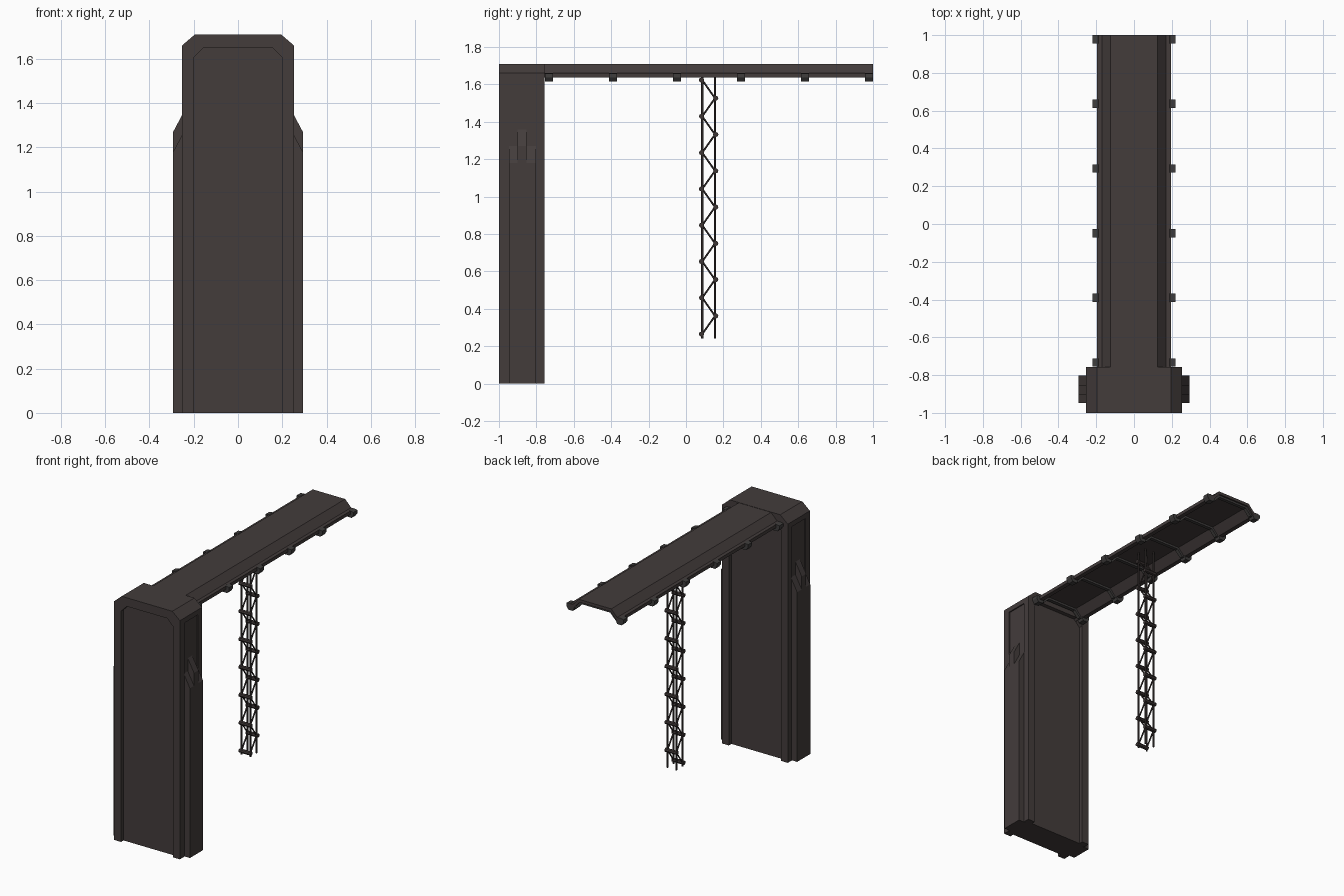
import bpy, bmesh
from mathutils import Vector

if "Cube" in bpy.data.objects:
    bpy.data.objects.remove(bpy.data.objects["Cube"])


def material(name, rgb):
    m = bpy.data.materials.new(name)
    m.diffuse_color = (*rgb, 1)
    m.use_nodes = True
    m.node_tree.nodes["Principled BSDF"].inputs["Base Color"].default_value = m.diffuse_color
    return m


BODY = material("dark brown grey", (0.056, 0.045, 0.044))
GREY = material("dark grey", (0.050, 0.047, 0.046))
LATTICE = material("dark lattice brown", (0.045, 0.035, 0.034))


def finish(bm, name, mat):
    bmesh.ops.recalc_face_normals(bm, faces=bm.faces)
    me = bpy.data.meshes.new(name)
    bm.to_mesh(me)
    bm.free()
    me.materials.append(mat)
    ob = bpy.data.objects.new(name, me)
    bpy.context.collection.objects.link(ob)
    return ob


def prism(bm, pts, y0, y1):
    """Extrude an (x, z) outline from y0 to y1."""
    f = bm.faces.new([bm.verts.new((x, y0, z)) for x, z in pts])
    r = bmesh.ops.extrude_face_region(bm, geom=[f])
    vs = [v for v in r["geom"] if isinstance(v, bmesh.types.BMVert)]
    bmesh.ops.translate(bm, verts=vs, vec=(0, y1 - y0, 0))


def rod(bm, a, b, radius, sides=6):
    """Straight bar between two points."""
    a, b = Vector(a), Vector(b)
    d = b - a
    mat = d.to_track_quat('Z', 'Y').to_matrix().to_4x4()
    mat.translation = (a + b) / 2
    bmesh.ops.create_cone(bm, cap_ends=True, segments=sides, radius1=radius,
                          radius2=radius, depth=d.length, matrix=mat)


def sym(half):
    """Mirror a right-hand (x, z) outline to a closed symmetric one."""
    return half + [(-x, z) for x, z in reversed(half)]


# Tower: recessed core, front and back frames, cap
outer = [(0.253, 0), (0.253, 1.66), (0.195, 1.71)]
inner = [(0.2, 0), (0.2, 1.605), (0.155, 1.65)]
bm = bmesh.new()
prism(bm, sym([(0.245, 0), (0.245, 1.64), (0.19, 1.69)]), -0.972, -0.785)
finish(bm, "tower_core", BODY)

bm = bmesh.new()
frame = outer + [(-x, z) for x, z in reversed(outer)] \
    + [(-x, z) for x, z in inner] + list(reversed(inner))
prism(bm, frame, -1.0, -0.952)
prism(bm, frame, -0.80, -0.757)
finish(bm, "tower_frames", BODY)

bm = bmesh.new()
prism(bm, sym([(0.253, 1.625), (0.253, 1.66), (0.195, 1.71)]), -0.952, -0.80)
finish(bm, "tower_cap", BODY)

# Side pods: a taller middle strip between two lower strips
bm = bmesh.new()
for s in (-1, 1):
    for y0, y1, top in ((-0.947, -0.902, 1.18), (-0.902, -0.853, 1.27),
                        (-0.853, -0.803, 1.18)):
        prism(bm, [(s * 0.24, 0), (s * 0.293, 0), (s * 0.293, top),
                   (s * 0.245, top + 0.09), (s * 0.24, top + 0.09)], y0, y1)
finish(bm, "side_pods", BODY)

# Beam: hollow channel with sloped sides and flanges
bm = bmesh.new()
top = [(0.195, 1.637), (0.195, 1.66), (0.17, 1.66), (0.125, 1.708)]
under = [(0.165, 1.637), (0.118, 1.688)]
prism(bm, top + [(-x, z) for x, z in reversed(top)]
      + [(-x, z) for x, z in under] + list(reversed(under)), -0.78, 1.0)
finish(bm, "beam", BODY)

# Brackets on the beam edges, with ribs across the hollow underside
bm = bmesh.new()
ribs = bmesh.new()
rib_low = [(0.15, 1.632), (0.11, 1.674)]
for i in range(6):
    y = -0.733 + i * 0.3422
    for s in (-1, 1):
        prism(bm, [(s * 0.16, 1.640), (s * 0.17, 1.615), (s * 0.205, 1.615),
                   (s * 0.22, 1.637), (s * 0.22, 1.657), (s * 0.19, 1.662)],
              y - 0.022, y + 0.022)
    arch = [(0.17, 1.632), (0.12, 1.69)]
    prism(ribs, arch + [(-x, z) for x, z in reversed(arch)]
          + [(-x, z) for x, z in rib_low] + list(reversed(rib_low)),
          y - 0.012, y + 0.012)
finish(bm, "beam_brackets", GREY)
finish(ribs, "beam_ribs", GREY)

# Hanging lattice: four posts, zigzag braces and cross bars
Y = (0.087, 0.155)
bm = bmesh.new()
for x in (-0.034, 0.034):
    for y in Y:
        rod(bm, (x, y, 0.24), (x, y, 1.69), 0.006)
finish(bm, "lattice_posts", LATTICE)

bm = bmesh.new()
bars = bmesh.new()
for k in range(15):
    z = 0.265 + k * 0.097
    y = Y[k % 2]
    if k < 14:
        for x in (-0.034, 0.034):
            rod(bm, (x, y, z), (x, Y[(k + 1) % 2], z + 0.097), 0.005)
    out = y + (0.004 if k % 2 else -0.004)
    rod(bars, (-0.045, out, z), (0.045, out, z), 0.014, 8)
finish(bm, "lattice_braces", LATTICE)
finish(bars, "lattice_cross_bars", LATTICE)
